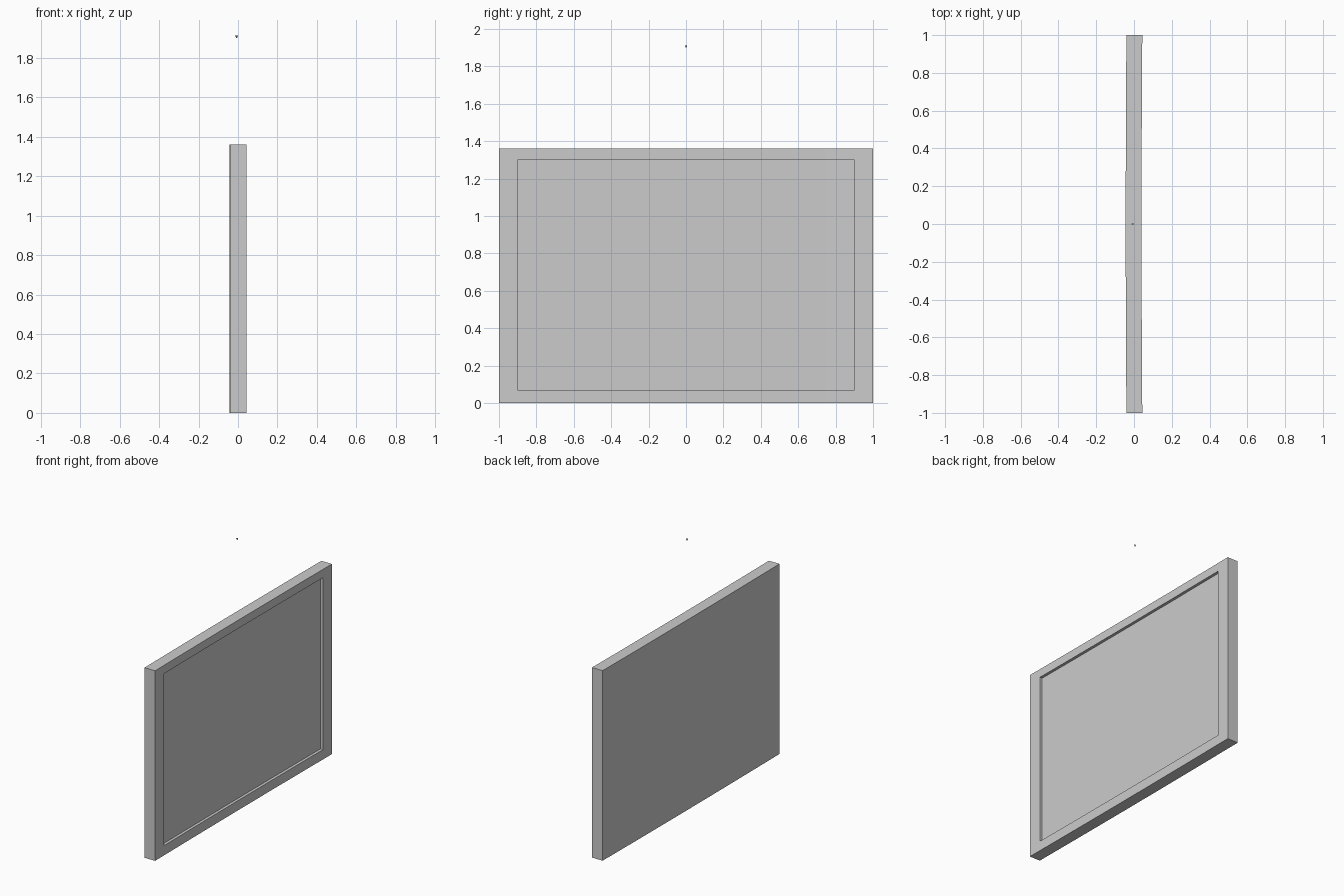
import bpy, bmesh
from mathutils import Vector, Matrix

if "Cube" in bpy.data.objects:
    bpy.data.objects.remove(bpy.data.objects["Cube"])

HALF_Y, HEIGHT, HALF_X = 1.0, 1.36, 0.042
OPEN_Y, OPEN_LOW, OPEN_HIGH = 0.90, 0.07, 1.30
DEPTH, BOW = 0.02, 0.004


def finish(bm, name):
    bmesh.ops.recalc_face_normals(bm, faces=bm.faces)
    mesh = bpy.data.meshes.new(name)
    bm.to_mesh(mesh)
    bm.free()
    ob = bpy.data.objects.new(name, mesh)
    bpy.context.collection.objects.link(ob)
    return ob


# Framed panel: a slab with a shallow recess on its +x face
bm = bmesh.new()
bmesh.ops.create_cube(bm, size=1)
for v in bm.verts:
    v.co = Vector((v.co.x * 2 * HALF_X, v.co.y * 2 * HALF_Y, (v.co.z + 0.5) * HEIGHT))
bm.normal_update()
front = max(bm.faces, key=lambda f: f.normal.x)
bmesh.ops.inset_individual(bm, faces=[front], thickness=0.05)
for v in front.verts:
    v.co.y = OPEN_Y if v.co.y > 0 else -OPEN_Y
    v.co.z = OPEN_HIGH if v.co.z > HEIGHT / 2 else OPEN_LOW
panel = bmesh.ops.extrude_discrete_faces(bm, faces=[front])["faces"][0]
bmesh.ops.translate(bm, verts=panel.verts, vec=(-DEPTH, 0, 0))

# Very slight curve across the width
for i in range(1, 16):
    bmesh.ops.bisect_plane(bm, geom=bm.verts[:] + bm.edges[:] + bm.faces[:],
                           plane_co=(0, -1 + i / 8, 0), plane_no=(0, 1, 0))
for v in bm.verts:
    v.co.x += BOW * (v.co.y ** 2 - 0.5)
framed_panel = finish(bm, "framed_panel")

# Tiny hanging pin floating above the panel
bm = bmesh.new()
bmesh.ops.create_cone(bm, cap_ends=True, segments=4, radius1=0.002, radius2=0.008,
                      depth=0.012,
                      matrix=Matrix.Translation((-0.007, 0, 1.907)) @ Matrix.Diagonal((1.1, 0.8, 1, 1)))
finish(bm, "hanging_pin")
